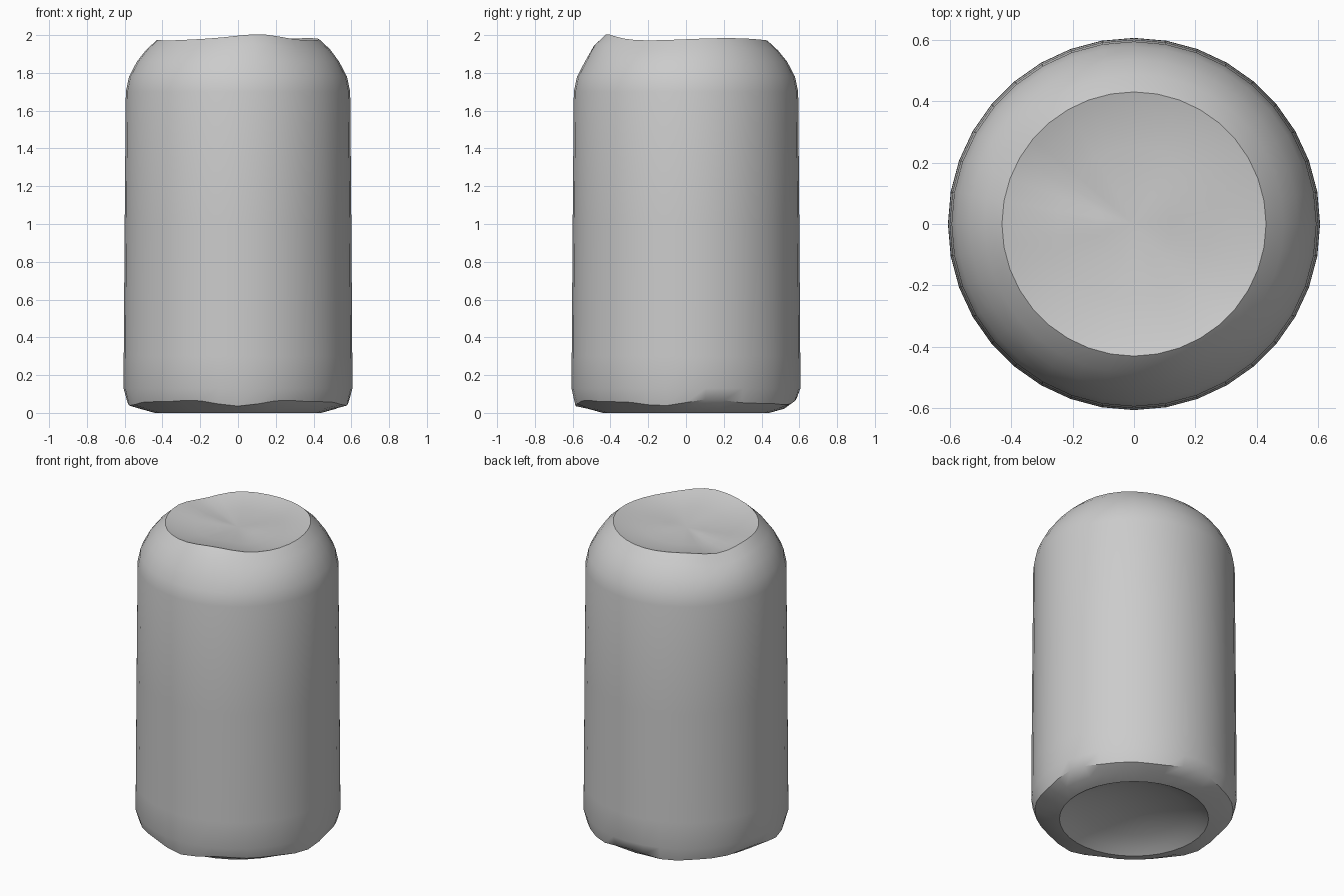
import bpy, bmesh, math

cube = bpy.data.objects.get("Cube")
if cube:
    bpy.data.objects.remove(cube, do_unlink=True)

SIDES = 36

metal = bpy.data.materials.new("plain_grey")
metal.use_nodes = True
grey = (0.6, 0.6, 0.6, 1.0)
metal.diffuse_color = grey
metal.node_tree.nodes["Principled BSDF"].inputs["Base Color"].default_value = grey


def bump(angle, centre, width):
    """Smooth falloff around one direction, angles in degrees."""
    d = (angle - centre + 180) % 360 - 180
    return math.exp(-(d / width) ** 2)


def worn(r, z, angle):
    """Slight unevenness of the top rim and the lower edge."""
    if z > 1.9:
        fade = min(1, r / 0.43)
        z += fade * (0.022 * bump(angle, -74, 22) - 0.03 * bump(angle, 152, 20)
                     + 0.006 * math.sin(math.radians(3 * angle)))
    elif 0.04 < z < 0.07 and r > 0.5:
        z += 0.012 * math.sin(math.radians(5 * angle)) \
            + 0.007 * math.sin(math.radians(9 * angle))
    return z


def lathe(name, profile):
    """Turn a profile of (radius, height) points around the z axis."""
    bm = bmesh.new()
    rings = []
    for r, z in profile:
        ring = []
        for i in range(SIDES):
            a = math.tau * i / SIDES
            h = worn(r, z, math.degrees(a))
            ring.append(bm.verts.new((r * math.cos(a), r * math.sin(a), h)))
        rings.append(ring)
    for low, high in zip(rings, rings[1:]):
        for i in range(SIDES):
            j = (i + 1) % SIDES
            bm.faces.new((low[i], low[j], high[j], high[i]))
    bmesh.ops.remove_doubles(bm, verts=bm.verts, dist=0.0005)
    mesh = bpy.data.meshes.new(name)
    bm.to_mesh(mesh)
    bm.free()
    mesh.materials.append(metal)
    obj = bpy.data.objects.new(name, mesh)
    bpy.context.collection.objects.link(obj)
    bpy.ops.object.select_all(action='DESELECT')
    obj.select_set(True)
    bpy.context.view_layer.objects.active = obj
    bpy.ops.object.shade_smooth_by_angle(angle=math.radians(38))
    return obj


RIM = (0.43, 1.978)
FOOT = (0.44, 0.0)

# Wall with tapered lower edge and rounded shoulder
lathe("can_body", [FOOT, (0.52, 0.022), (0.585, 0.055), (0.606, 0.13), (0.605, 0.3),
                   (0.600, 1.0), (0.594, 1.70), (0.577, 1.78), (0.535, 1.86),
                   (0.487, 1.925), RIM])

# Shallow sunken lid
lathe("can_lid", [RIM, (0.37, 1.962), (0.25, 1.948), (0.12, 1.944), (0, 1.944)])

# Hollow domed underside
lathe("can_base", [(0, 0.11), (0.15, 0.10), (0.30, 0.065), (0.39, 0.03), FOOT])
